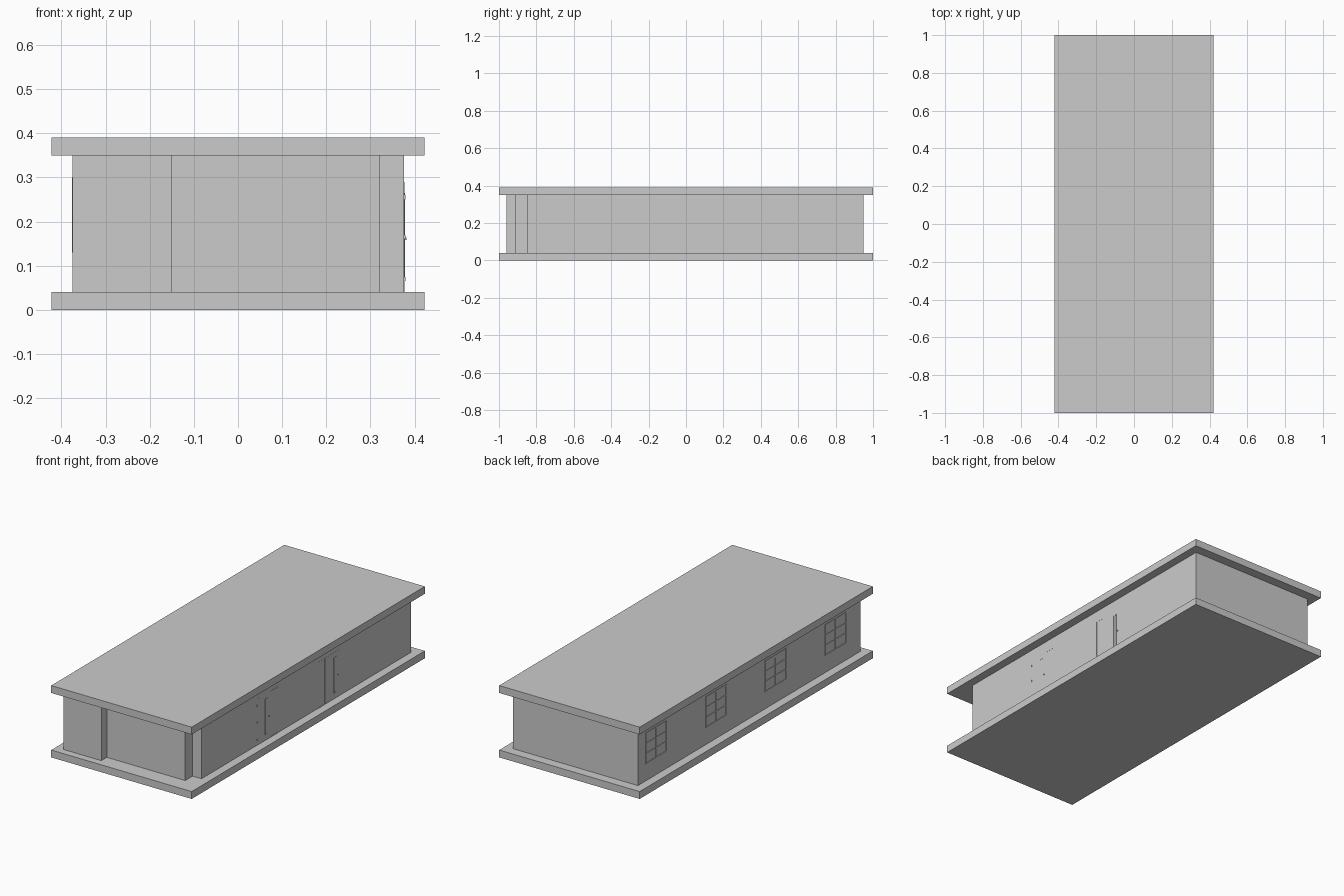
import bpy, bmesh

if "Cube" in bpy.data.objects:
    bpy.data.objects.remove(bpy.data.objects["Cube"])

# single flat colour
grey = bpy.data.materials.new("light_grey")
grey.diffuse_color = (0.6, 0.6, 0.6, 1)
grey.use_nodes = True
grey.node_tree.nodes["Principled BSDF"].inputs["Base Color"].default_value = grey.diffuse_color


def prism(name, outline, z0, z1):
    """Extrude a plan outline from z0 to z1."""
    bm = bmesh.new()
    face = bm.faces.new([bm.verts.new((x, y, z0)) for x, y in outline])
    out = bmesh.ops.extrude_face_region(bm, geom=[face])
    top = [v for v in out["geom"] if isinstance(v, bmesh.types.BMVert)]
    bmesh.ops.translate(bm, verts=top, vec=(0, 0, z1 - z0))
    bmesh.ops.recalc_face_normals(bm, faces=bm.faces)
    mesh = bpy.data.meshes.new(name)
    bm.to_mesh(mesh)
    bm.free()
    mesh.materials.append(grey)
    obj = bpy.data.objects.new(name, mesh)
    bpy.context.collection.objects.link(obj)
    return obj


def box(name, x0, x1, y0, y1, z0, z1):
    return prism(name, [(x0, y0), (x1, y0), (x1, y1), (x0, y1)], z0, z1)


def frame(name, x0, x1, y0, y1, z0, z1, t):
    """Thin rectangular frame standing in the y-z plane."""
    box(name + "_left", x0, x1, y0, y0 + t, z0, z1)
    box(name + "_right", x0, x1, y1 - t, y1, z0, z1)
    box(name + "_top", x0, x1, y0 + t, y1 - t, z1 - t, z1)
    box(name + "_bottom", x0, x1, y0 + t, y1 - t, z0, z0 + t)


# floor and roof slabs
box("floor_slab", -0.422, 0.422, -1, 1, 0, 0.04)
box("roof_slab", -0.422, 0.422, -1, 1, 0.35, 0.39)

# walls with a stepped front
LEFT, WALL = -0.375, 0.376
walls = prism("walls", [
    (LEFT, -0.96), (-0.149, -0.96), (-0.149, -0.913), (0.322, -0.913),
    (0.322, -0.85), (WALL, -0.85), (WALL, 0.948), (LEFT, 0.948)], 0.04, 0.35)

# shallow inset panel in the long left wall
bm = bmesh.new()
bm.from_mesh(walls.data)
left = [f for f in bm.faces if f.normal.x < -0.9]
bmesh.ops.inset_region(bm, faces=left, thickness=0.1, depth=-0.002)
bm.to_mesh(walls.data)
bm.free()

# right-hand doors: narrow glazing frame, handle and hinges
for i, (y0, y1) in enumerate([(-0.375, -0.267), (0.215, 0.325)]):
    n = f"side_door_{i + 1}"
    g = (-0.306, 0.282)[i]
    box(n + "_leaf", WALL - 0.002, WALL + 0.0005, y0, y1, 0.04, 0.29)
    frame(n + "_glazing", WALL, WALL + 0.002, g, g + 0.024, 0.07, 0.265, 0.004)
    h = (-0.276, 0.315)[i]
    box(n + "_handle", WALL, WALL + 0.005, h, h + 0.004, 0.158, 0.164)
for z in (0.065, 0.16, 0.25):
    box("hinge", WALL, WALL + 0.003, -0.375, -0.372, z, z + 0.01)

# fixed side panels beside the doors
for y0, y1 in [(-0.255, -0.19), (0.145, 0.21)]:
    frame("side_panel", WALL - 0.002, WALL + 0.001, y0, y1, 0.04, 0.29, 0.004)

# windows along the left wall: frame, mullion and bars
for i in range(4):
    c = 0.79 - 0.513 * i
    n = f"window_{i + 1}"
    x0, x1 = LEFT - 0.001, LEFT + 0.003
    frame(n, x0, x1, c - 0.09, c + 0.09, 0.13, 0.30, 0.005)
    box(n + "_mullion", x0, x1, c - 0.003, c + 0.003, 0.135, 0.295)
    for z in (0.185, 0.24):
        for a, b in ((-0.085, -0.003), (0.003, 0.085)):
            box(n + "_bar", x0, x1, c + a, c + b, z, z + 0.004)
